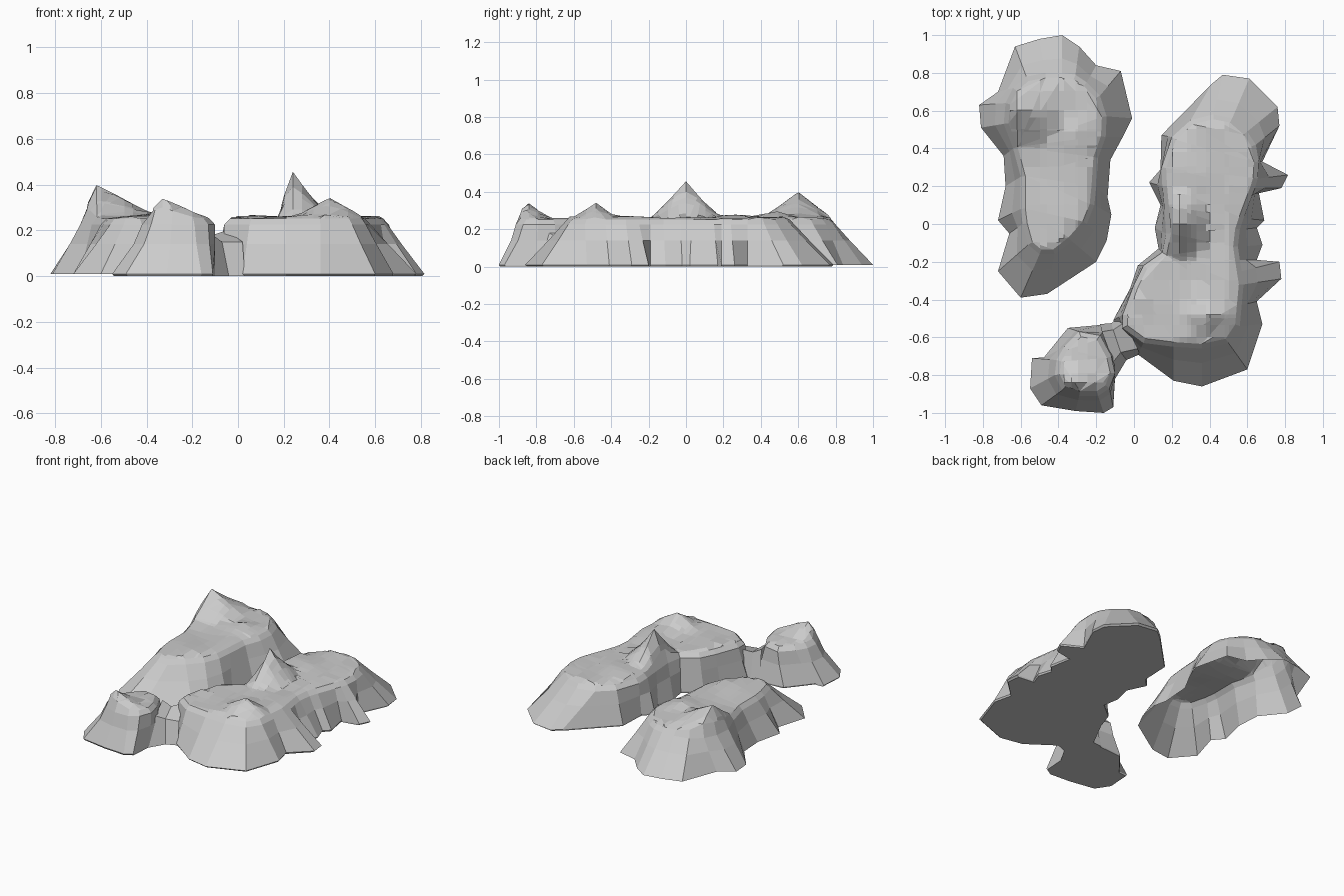
import bpy, bmesh, math
from mathutils import Vector

if "Cube" in bpy.data.objects:
    bpy.data.objects.remove(bpy.data.objects["Cube"])

RIM, INSET, LIFT = 0.225, 0.025, 0.027


def tops(bm):
    return [f for f in bm.faces if all(v.co.z > RIM + LIFT - 1e-3 for v in f.verts)]


def island(name, pairs, peaks, closed, cell=0.1, mid=0.62):
    """Loft cliffs from foot (x, y) to rim (x, y), then sculpt the plateau."""
    bm = bmesh.new()
    rings = []
    for t, z in ((0, 0.01), (mid, 0.14), (1, RIM)):
        rings.append([bm.verts.new((a + (c - a) * t, b + (d - b) * t, z)) for a, b, c, d in pairs])
    n = len(pairs)

    def bridge(lo, hi):
        for i in range(n):
            j = (i + 1) % n
            bm.faces.new((lo[i], lo[j], hi[j], hi[i]))

    bridge(rings[0], rings[1])
    bridge(rings[1], rings[2])
    if closed:  # flat underside
        low = [bm.verts.new((a + (c - a) * .06, b + (d - b) * .06, 0)) for a, b, c, d in pairs]
        bridge(low, rings[0])
        bm.faces.new(low)
    top = bm.faces.new(rings[2])
    bmesh.ops.recalc_face_normals(bm, faces=bm.faces)
    if top.normal.z < 0:
        bmesh.ops.reverse_faces(bm, faces=bm.faces)
    # worn rim
    bmesh.ops.inset_region(bm, faces=[top], thickness=INSET, use_even_offset=True)
    for v in top.verts:
        v.co.z = RIM + LIFT
    bmesh.ops.triangulate(bm, faces=[top])
    # cut the plateau into facets, with extra cuts through every peak
    for axis in (0, 1):
        cuts = {round(-1 + cell * i + 0.003, 3) for i in range(int(2 / cell))}
        for p in peaks:
            r = p[3:5] if axis == 0 else (p[5], p[5])
            cuts |= {p[axis], p[axis] - r[0] * .5, p[axis] + r[1] * .5}
        for c in cuts:
            no = Vector((1 - axis, axis, 0))
            fs = tops(bm)
            geom = list({g for f in fs for g in [f, *f.edges, *f.verts]})
            bmesh.ops.bisect_plane(bm, geom=geom, plane_co=no * c, plane_no=no, dist=0.004)
    # raise peaks and gentle mounds
    for v in {v for f in tops(bm) for v in f.verts}:
        x, y = v.co.x, v.co.y
        up = 0
        for px, py, h, left, right, ry, power in peaks:
            d = math.hypot((x - px) / (left if x < px else right), (y - py) / ry)
            up = max(up, h * max(0, 1 - d) ** power)
        inner = not any(f.normal.z < 0.9 for f in v.link_faces)
        v.co.z += up + (0.009 * (1 + math.sin(13 * x + 5 * y) * math.cos(11 * y)) if inner else 0)
    bmesh.ops.dissolve_limit(bm, angle_limit=0.02, verts=bm.verts, edges=bm.edges)
    me = bpy.data.meshes.new(name)
    bm.to_mesh(me)
    bm.free()
    ob = bpy.data.objects.new(name, me)
    bpy.context.collection.objects.link(ob)
    return ob


# Left island, open underneath
island("left_island", [
    (-.38, 1.0, -.38, .80), (-.50, .98, -.47, .80), (-.63, .94, -.57, .78), (-.72, .70, -.64, .72),
    (-.82, .63, -.68, .64), (-.81, .51, -.69, .53), (-.69, .36, -.64, .40), (-.68, .2, -.60, .25),
    (-.72, .02, -.60, .08), (-.66, -.05, -.59, 0), (-.72, -.25, -.56, -.11), (-.60, -.39, -.50, -.16),
    (-.46, -.37, -.42, -.16), (-.20, -.20, -.33, -.09), (-.145, -.09, -.25, 0), (-.12, .05, -.21, .1),
    (-.14, .14, -.20, .2), (-.125, .34, -.19, .35), (-.06, .46, -.15, .46), (-.01, .56, -.145, .57),
    (-.07, .81, -.18, .68), (-.20, .84, -.25, .75), (-.29, .94, -.31, .79)],
    [(-.62, .60, .13, .07, .32, .21, 1.2), (-.31, .49, .04, .12, .12, .15, 1)], False)

# Right island, closed underneath
island("right_island", [
    (.47, .79, .42, .58), (.61, .77, .52, .56), (.76, .62, .60, .49), (.77, .52, .645, .42),
    (.68, .33, .66, .33), (.815, .26, .655, .24), (.78, .19, .64, .19), (.66, .17, .625, .15),
    (.69, .02, .58, .03), (.65, -.02, .56, -.03), (.68, -.11, .55, -.12), (.65, -.19, .56, -.19),
    (.77, -.20, .57, -.25), (.78, -.29, .58, -.32), (.65, -.41, .57, -.43), (.68, -.53, .56, -.54),
    (.60, -.77, .50, -.63), (.36, -.86, .36, -.66), (.21, -.83, .21, -.65), (.02, -.69, .05, -.63),
    (-.07, -.57, -.06, -.55), (-.11, -.51, -.06, -.48), (-.02, -.34, .0, -.32), (.02, -.22, .05, -.22),
    (.13, -.13, .15, -.15), (.11, -.02, .17, -.05), (.14, .10, .16, .09), (.08, .22, .15, .2),
    (.14, .28, .145, .3), (.145, .47, .2, .46), (.41, .74, .30, .55)],
    [(.24, 0, .195, .08, .18, .20, 1.2), (.40, -.48, .08, .14, .16, .11, 1),
     (.38, .27, .015, .2, .2, .22, 1)], True)

# Small islet beside the right island
island("small_islet", [
    (-.35, -.55, -.29, -.57), (-.48, -.71, -.37, -.65), (-.54, -.71, -.41, -.72), (-.55, -.87, -.42, -.80),
    (-.49, -.96, -.38, -.88), (-.31, -.99, -.29, -.91), (-.16, -1.0, -.19, -.91), (-.11, -.97, -.13, -.87),
    (-.10, -.81, -.10, -.79), (-.07, -.70, -.12, -.70), (-.13, -.53, -.18, -.59)],
    [(-.33, -.84, .07, .08, .17, .1, 1)], True, mid=0.72)

# Low saddle joining islet and right island: foot and crest on each side
bm = bmesh.new()
sections = [((-.18, -.53), (-.17, -.57, .21), (-.11, -.73, .18), (-.10, -.82)),
            ((-.12, -.525), (-.11, -.56, .18), (-.07, -.68, .15), (-.04, -.72)),
            ((-.09, -.50), (-.05, -.52, .20), (.02, -.66, .15), (.03, -.69))]
rows = [[bm.verts.new(p) for p in ((*a, 0), b, c, (*d, 0))] for a, b, c, d in sections]
for a, b in zip(rows, rows[1:]):
    for i in range(4):
        j = (i + 1) % 4
        bm.faces.new((a[i], b[i], b[j], a[j]))
bmesh.ops.recalc_face_normals(bm, faces=bm.faces)
me = bpy.data.meshes.new("saddle")
bm.to_mesh(me)
bm.free()
bpy.context.collection.objects.link(bpy.data.objects.new("saddle", me))
